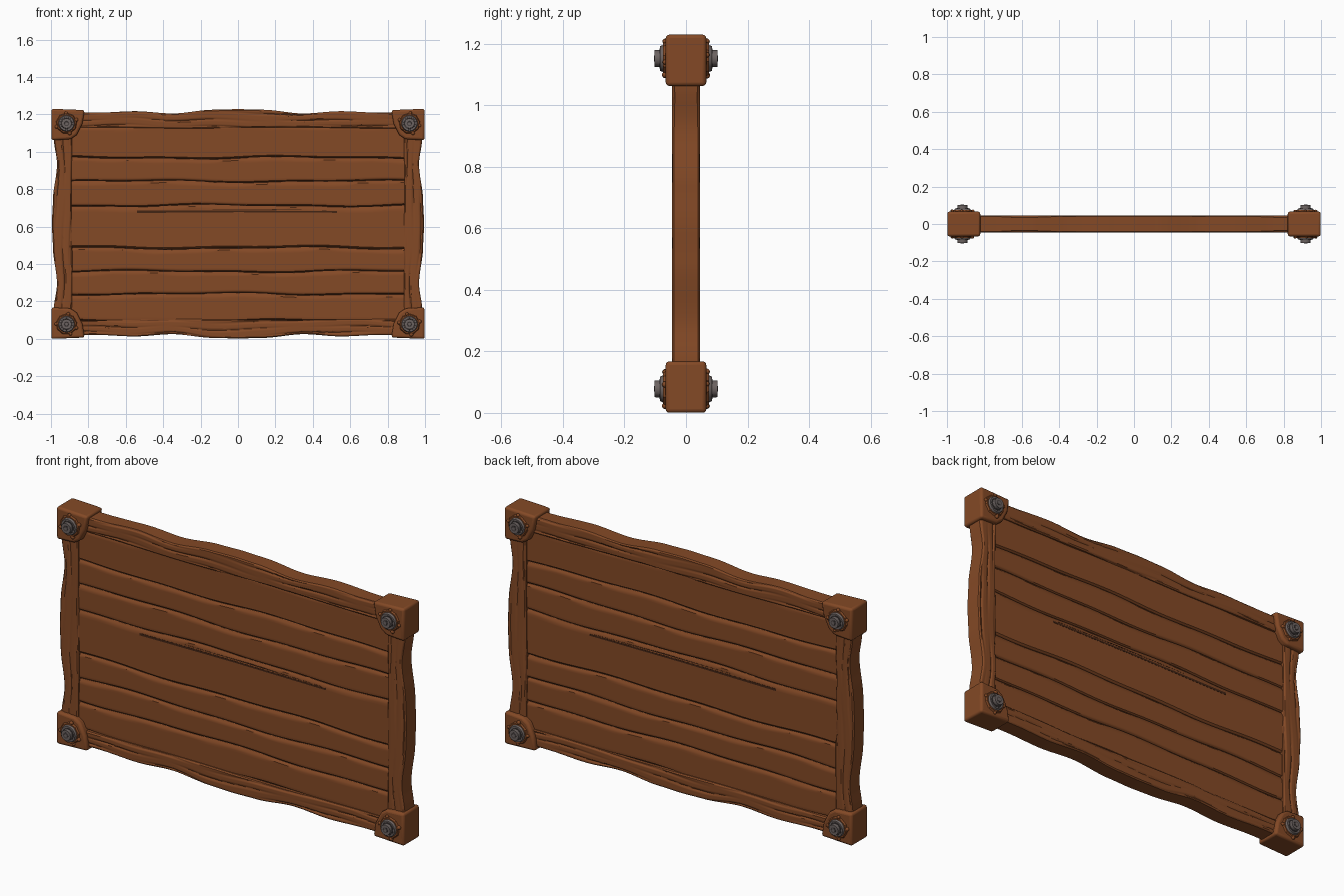
import bpy, bmesh, math, random
from math import sin, cos, pi, radians
from mathutils import Matrix, Vector

random.seed(4)
cube = bpy.data.objects.get("Cube")
if cube:
    bpy.data.objects.remove(cube)

MID = 0.615          # height of the panel centre
FRAME_Y = 0.045      # half thickness of the frame
PLANK_Y = 0.034      # half thickness of the planks
CAP_Y = 0.066        # half thickness of the corner blocks


def material(name, rgb):
    m = bpy.data.materials.new(name)
    m.use_nodes = True
    m.diffuse_color = (*rgb, 1)
    bsdf = m.node_tree.nodes["Principled BSDF"]
    bsdf.inputs["Base Color"].default_value = (*rgb, 1)
    bsdf.inputs["Roughness"].default_value = 0.8
    return m


WOOD = material("brown wood", (0.23, 0.067, 0.019))
GRAIN = material("dark wood grain", (0.13, 0.037, 0.012))
GAP = material("gap shadow brown", (0.055, 0.018, 0.007))
METAL = material("grey iron", (0.15, 0.125, 0.12))
DARK_METAL = material("dark iron", (0.07, 0.056, 0.054))
made = []


def finish(name, bm, *mats):
    bmesh.ops.recalc_face_normals(bm, faces=bm.faces)
    me = bpy.data.meshes.new(name)
    bm.to_mesh(me)
    bm.free()
    for m in mats:
        me.materials.append(m)
    ob = bpy.data.objects.new(name, me)
    bpy.context.collection.objects.link(ob)
    made.append(ob)
    return ob


def curve(points, x):
    """Smooth interpolation through a short list, mirrored about zero."""
    x = abs(x)
    for (a, va), (b, vb) in zip(points, points[1:]):
        if x <= b:
            k = (x - a) / (b - a)
            return va + (vb - va) * k * k * (3 - 2 * k)
    return points[-1][1]


def strip(name, place, t0, t1, lo, hi, depth, rows=16, cols=70, grain_below=0.0):
    """Board running along t between two edge curves, same on both faces."""
    bm = bmesh.new()
    vs = [(1 - cos(pi * k / rows)) / 2 for k in range(rows + 1)]
    rings = []
    for i in range(cols + 1):
        t = t0 + (t1 - t0) * i / cols
        a, b = lo(t), hi(t)
        pts = [(a + (b - a) * v, depth(v, t, b - a)) for v in vs]
        ring = [place(t, -d, s) for s, d in pts] + [place(t, d, s) for s, d in reversed(pts)]
        rings.append([bm.verts.new(p) for p in ring])
    for r, q in zip(rings, rings[1:]):
        for k in range(len(r)):
            j = (k + 1) % len(r)
            f = bm.faces.new((r[k], r[j], q[j], q[k]))
            edge = min(k % (rows + 1), rows - k % (rows + 1))
            if edge > 3 and abs(f.calc_center_median().y) < grain_below:
                f.material_index = 1
    bm.faces.new(rings[0])
    bm.faces.new(rings[-1])
    return finish(name, bm, WOOD, GRAIN)


def along_x(t, y, s):
    return (t, y, s)


# Planks with wavy, worn edges
seams = [0.095, 0.24, 0.36, 0.485, 0.712, 0.842, 0.967, 1.145]


def seam_curve(i):
    return lambda x: seams[i] + 0.005 * sin(5 * x + 2.1 * i) + 0.003 * sin(11 * x + i)


for i in range(len(seams) - 1):
    low, high = seam_curve(i), seam_curve(i + 1)

    def worn(v, t, width, i=i):
        # The upper edge is worn wider than the lower one
        ragged = 0.005 * sin(17 * t + 3 * i) * sin(7 * t + i)
        upper = 1 - (1 - v) * width / (0.014 + ragged)
        lower = 1 - v * width / 0.006
        return PLANK_Y - 0.010 * max(0, upper, lower)

    strip(f"plank_{i + 1}", along_x, -0.9, 0.9,
          lambda x: low(x) + 0.0015, lambda x: high(x) - 0.0015, worn)

# Dark board seen through the gaps
bm = bmesh.new()
bmesh.ops.create_cube(bm, size=1, matrix=Matrix.Translation((0, 0, MID)) @ Matrix.Diagonal((1.8, 0.046, 1.04, 1)))
finish("backing_board", bm, GAP)

# Long split in the middle plank with a raised sliver above it, on both faces
split_shapes = (
    ("split", GAP, 0.001, [(-0.54, 0.673), (0, 0.677), (0.53, 0.674), (0.53, 0.683), (0, 0.686), (-0.54, 0.685)]),
    ("split_sliver", GAP, 0.001, [(-0.28, 0.694), (0.1, 0.691), (0.5, 0.687), (0.1, 0.695)]),
)
for side, label in ((-1, "front"), (1, "back")):
    for part, mat, lift, outline in split_shapes:
        bm = bmesh.new()
        base = bm.faces.new([bm.verts.new((x, side * (PLANK_Y - 0.002), z)) for x, z in outline])
        top = bmesh.ops.extrude_face_region(bm, geom=[base])["geom"]
        bmesh.ops.translate(bm, vec=(0, side * (0.002 + lift), 0),
                            verts=[g for g in top if isinstance(g, bmesh.types.BMVert)])
        finish(f"{part}_{label}", bm, mat)


# Frame rails and stiles with carved grain
def carved(phase):
    def depth(v, t, width):
        wave = sin(2 * pi * (2.6 * v + 0.2 * sin(5 * t + phase) + 0.1 * sin(13 * t)))
        groove = max(0, wave) ** 2 * (0.5 + 0.5 * sin(9 * t + 6 * v + phase))
        chamfer = 0.006 * max(0, 1 - min(v, 1 - v) * width / 0.006)
        return FRAME_Y - 0.006 * groove - chamfer
    return depth


rail_edge = [(0, 0.613), (0.13, 0.61), (0.35, 0.59), (0.55, 0.602), (0.76, 0.594), (1, 0.595)]
stile_edge = [(0, 0.995), (0.12, 0.99), (0.32, 0.968), (0.46, 0.985), (0.7, 0.985)]
for sign, rail, stile in ((1, "top_rail", "left_stile"), (-1, "bottom_rail", "right_stile")):
    strip(rail, lambda t, y, s: (t, y, MID + sign * s), -0.93, 0.93,
          lambda t: 0.513 + 0.003 * sin(6 * t), lambda t: curve(rail_edge, t),
          carved(sign), 32, 110, FRAME_Y - 0.0055)
    strip(stile, lambda t, y, s: (sign * s, y, MID + t), -0.53, 0.53,
          lambda t: 0.888 + 0.002 * sin(8 * t), lambda t: curve(stile_edge, t),
          carved(2 + sign), 32, 70, FRAME_Y - 0.0055)


# Corner blocks, each with a bolt on both faces
def disc(name, centre, side, r1, r2, y0, y1, sides, mat):
    bm = bmesh.new()
    turn = Matrix.Rotation(side * -pi / 2, 4, "X")
    spot = Vector((centre[0], side * (y0 + y1) / 2, centre[1]))
    bmesh.ops.create_cone(bm, cap_ends=True, segments=sides, radius1=r1, radius2=r2,
                          depth=y1 - y0, matrix=Matrix.Translation(spot) @ turn)
    return finish(name, bm, mat)


cap_shape = [(0.998, 0.615), (0.82, 0.608), (0.832, 0.535), (0.862, 0.475), (0.895, 0.452), (0.997, 0.447)]
for sx, xn in ((1, "left"), (-1, "right")):
    for sz, zn in ((1, "top"), (-1, "bottom")):
        tag = f"{zn}_{xn}"
        bm = bmesh.new()
        base = bm.faces.new([bm.verts.new((sx * x, -CAP_Y, MID + sz * z)) for x, z in cap_shape])
        top = bmesh.ops.extrude_face_region(bm, geom=[base])["geom"]
        bmesh.ops.translate(bm, vec=(0, 2 * CAP_Y, 0), verts=[g for g in top if isinstance(g, bmesh.types.BMVert)])
        cap = finish(f"corner_block_{tag}", bm, WOOD)
        bevel = cap.modifiers.new("worn edges", "BEVEL")
        bevel.width, bevel.segments = 0.012, 3

        centre = (sx * 0.917, MID + sz * 0.537)
        for side, yn in ((-1, "front"), (1, "back")):
            end = f"{tag}_{yn}"
            disc(f"boss_{end}", centre, side, 0.060, 0.052, 0.060, 0.074, 9, WOOD)
            disc(f"washer_{end}", centre, side, 0.045, 0.040, 0.072, 0.084, 16, METAL)
            disc(f"collar_{end}", centre, side, 0.033, 0.032, 0.082, 0.086, 16, DARK_METAL)
            disc(f"bolt_head_{end}", centre, side, 0.028, 0.027, 0.084, 0.102, 12, METAL)
            disc(f"bolt_recess_{end}", centre, side, 0.015, 0.015, 0.100, 0.1027, 12, DARK_METAL)
            disc(f"bolt_tip_{end}", centre, side, 0.010, 0.009, 0.102, 0.1035, 12, METAL)
            # Raised splinters around the bolt
            bm = bmesh.new()
            for k in range(4):
                a = 2 * pi * k / 4 + random.uniform(-0.4, 0.4)
                spot = Vector((centre[0] + 0.056 * cos(a), side * 0.068, centre[1] + 0.056 * sin(a)))
                bmesh.ops.create_icosphere(bm, subdivisions=2, radius=random.uniform(0.008, 0.011),
                                           matrix=Matrix.Translation(spot))
            finish(f"splinters_{end}", bm, WOOD)

# Smooth shading with sharp edges kept
bpy.ops.object.select_all(action="DESELECT")
for ob in made:
    ob.select_set(True)
bpy.context.view_layer.objects.active = made[0]
bpy.ops.object.shade_smooth_by_angle(angle=radians(35))
